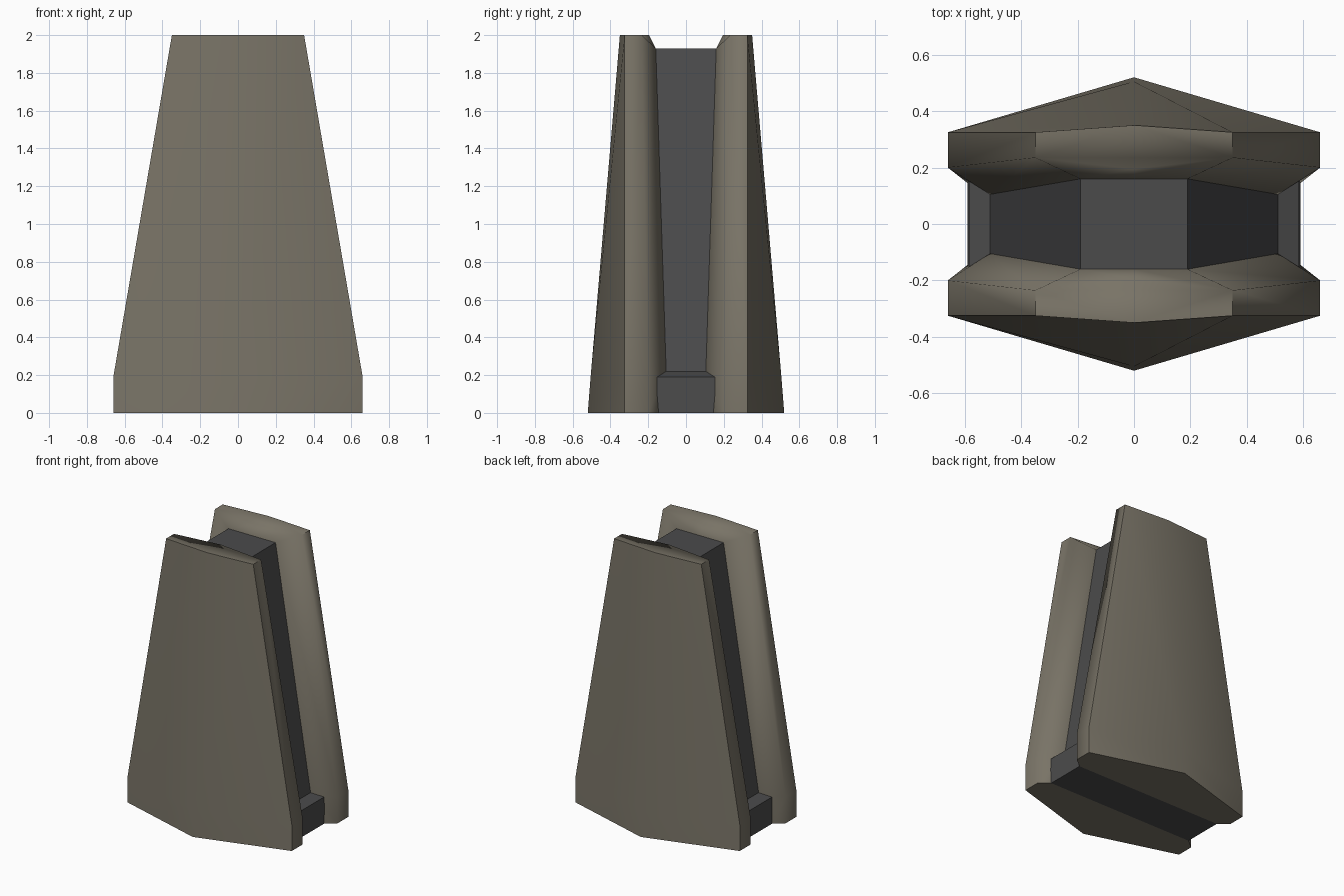
import bpy
import bmesh
import math

if "Cube" in bpy.data.objects:
    bpy.data.objects.remove(bpy.data.objects["Cube"])


def material(name, rgb):
    m = bpy.data.materials.new(name)
    m.diffuse_color = (*rgb, 1)
    m.use_nodes = True
    m.node_tree.nodes["Principled BSDF"].inputs["Base Color"].default_value = m.diffuse_color
    return m


stone = material("warm_grey", (0.19, 0.172, 0.134))
dark = material("dark_grey", (0.07, 0.07, 0.071))


def finish(name, bm, mat, angle=None):
    bmesh.ops.recalc_face_normals(bm, faces=bm.faces)
    mesh = bpy.data.meshes.new(name)
    bm.to_mesh(mesh)
    bm.free()
    mesh.materials.append(mat)
    if angle:
        mesh.shade_smooth()
        mesh.set_sharp_from_angle(angle=math.radians(angle))
    obj = bpy.data.objects.new(name, mesh)
    bpy.context.collection.objects.link(obj)


def bridge(bm, a, b):
    n = len(a)
    for i in range(n):
        j = (i + 1) % n
        bm.faces.new((a[i], a[j], b[j], b[i]))


# Row: z, half width, ridge y, rim outer y, rim inner y, then inner x, y, z
ROWS = [
    (0.00, 0.66, 0.52, 0.325, 0.20, 0.59, 0.145, 0.00),
    (0.19, 0.66, 0.505, 0.325, 0.20, 0.51, 0.105, 0.22),
    (2.00, 0.35, 0.35, 0.325, 0.235, 0.19, 0.16, 1.93),
]


# Tapered outer slab with a ridged face and bevelled inner rim
def slab(name, s):
    bm = bmesh.new()
    rings = []
    for z, w, ridge, outer, rim, ix, iy, iz in ROWS:
        pts = [(-w, outer, z), (0, ridge, z), (w, outer, z), (w, rim, z),
               (ix, iy, iz), (0, iy, iz), (-ix, iy, iz), (-w, rim, z)]
        rings.append([bm.verts.new((x, s * y, h)) for x, y, h in pts])
    for a, b in zip(rings, rings[1:]):
        bridge(bm, a, b)
    bm.faces.new(rings[0])
    t = rings[-1]
    mid = bm.verts.new((0, s * 0.195, 2))
    bm.faces.new((t[0], t[1], t[2], t[3], mid, t[7]))
    bm.faces.new((t[3], t[4], t[5], mid))
    bm.faces.new((mid, t[5], t[6], t[7]))
    finish(name, bm, stone, 65)


slab("front_slab", -1)
slab("back_slab", 1)

# Dark core with a wider foot, set between the slabs
bm = bmesh.new()
rings = []
for x, y, z in [(0.59, 0.145, 0), (0.585, 0.2, 0.19), (0.51, 0.2, 0.22), (0.19, 0.2, 1.93)]:
    rings.append([bm.verts.new((sx * x, sy * y, z))
                  for sx, sy in ((-1, -1), (1, -1), (1, 1), (-1, 1))])
for a, b in zip(rings, rings[1:]):
    bridge(bm, a, b)
bm.faces.new(rings[0])
bm.faces.new(rings[-1])
finish("core", bm, dark)
